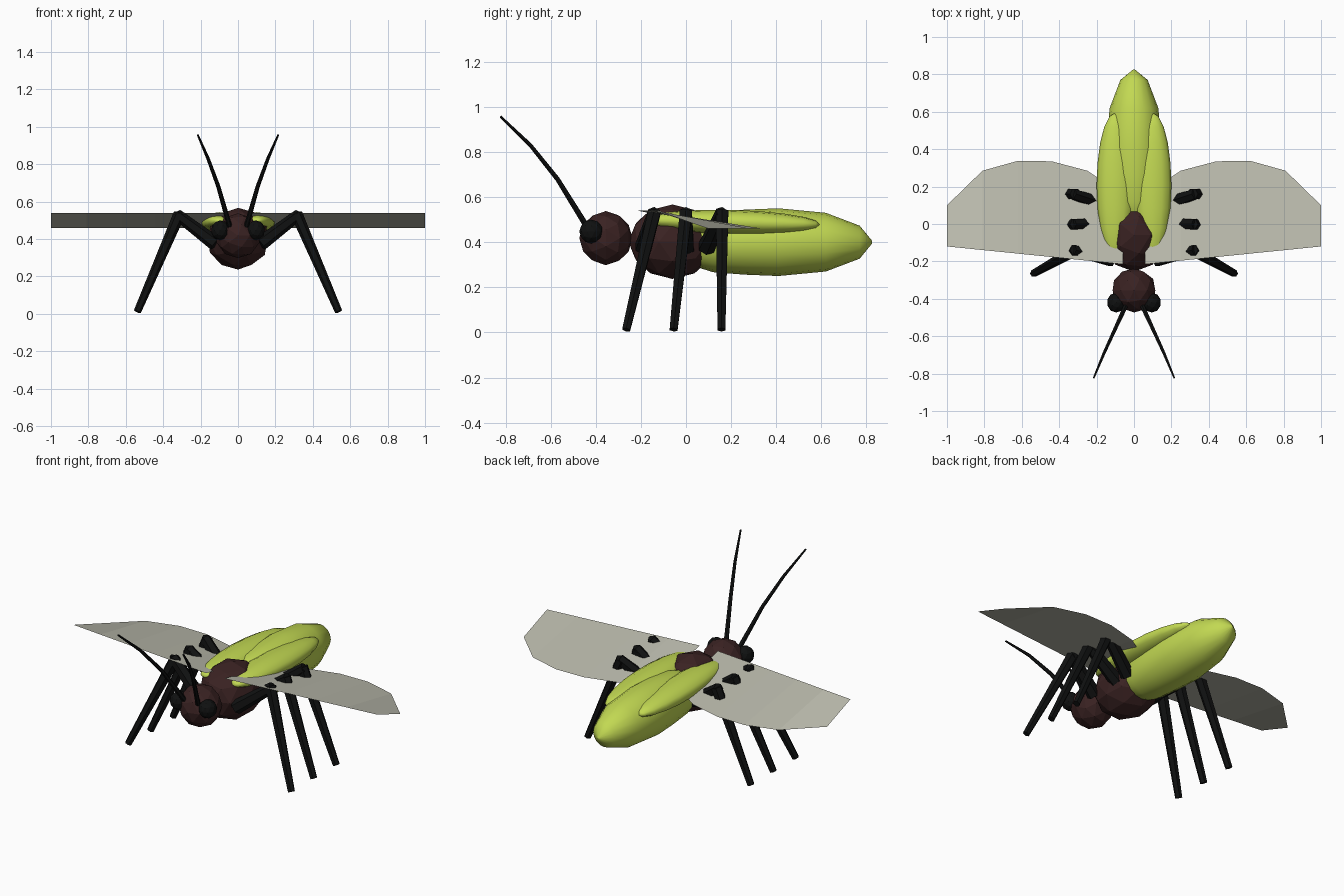
import bpy, bmesh, math
from mathutils import Vector, Matrix

if "Cube" in bpy.data.objects:
    bpy.data.objects.remove(bpy.data.objects["Cube"])


def material(name, rgb):
    m = bpy.data.materials.new(name)
    m.diffuse_color = (*rgb, 1)
    m.use_nodes = True
    m.node_tree.nodes["Principled BSDF"].inputs["Base Color"].default_value = m.diffuse_color
    return m


GREEN = material("lime green", (0.54, 0.69, 0.085))
BROWN = material("dark brown", (0.042, 0.016, 0.016))
BLACK = material("black", (0.005, 0.0055, 0.0055))
GREY = material("pale wing grey", (0.50, 0.50, 0.42))


def finish(bm, name, mat, smooth=False):
    bmesh.ops.recalc_face_normals(bm, faces=bm.faces)
    for f in bm.faces:
        f.smooth = smooth
    me = bpy.data.meshes.new(name)
    bm.to_mesh(me)
    bm.free()
    me.materials.append(mat)
    ob = bpy.data.objects.new(name, me)
    bpy.context.collection.objects.link(ob)
    return ob


def ball(name, mat, centre, radii, tilt=0):
    bm = bmesh.new()
    bmesh.ops.create_icosphere(bm, subdivisions=2, radius=1)
    bmesh.ops.transform(bm, verts=bm.verts, matrix=Matrix.Translation(centre)
                        @ Matrix.Diagonal((*radii, 1)) @ Matrix.Rotation(tilt, 4, "X"))
    return finish(bm, name, mat)


def tube(name, mat, points, radii, sides, smooth=False):
    """Skin rings of vertices placed along a path."""
    bm = bmesh.new()
    pts = [Vector(p) for p in points]
    rings = []
    for i, p in enumerate(pts):
        d = (pts[min(i + 1, len(pts) - 1)] - pts[max(i - 1, 0)]).normalized()
        u = d.cross(Vector((0, 1, 0)) if abs(d.y) < 0.9 else Vector((1, 0, 0))).normalized()
        v = d.cross(u)
        rings.append([bm.verts.new(p + radii[i] * (math.cos(a) * u + math.sin(a) * v))
                      for a in (2 * math.pi * k / sides for k in range(sides))])
    for a, b in zip(rings, rings[1:]):
        for k in range(sides):
            n = (k + 1) % sides
            bm.faces.new((a[k], a[n], b[n], b[k]))
    bm.faces.new(rings[0])
    bm.faces.new(rings[-1])
    return finish(bm, name, mat, smooth)


# Head and thorax
ball("head", BROWN, (0, -0.355, 0.418), (0.12, 0.118, 0.12), math.pi / 2)
ball("thorax", BROWN, (0, -0.06, 0.402), (0.168, 0.195, 0.165))

# Abdomen
profile = [(-0.04, 0.05), (0.03, 0.105), (0.12, 0.133), (0.26, 0.144), (0.41, 0.15),
           (0.62, 0.13), (0.77, 0.073), (0.825, 0.006)]
tube("abdomen", GREEN, [(0, y, 0.4) for y, r in profile], [r for y, r in profile], 16, True)

for s, side in ((-1, "left"), (1, "right")):
    # Wing cases
    bm = bmesh.new()
    bmesh.ops.create_uvsphere(bm, u_segments=12, v_segments=10, radius=1)
    bmesh.ops.transform(bm, verts=bm.verts, matrix=Matrix.Translation((s * 0.1, 0.205, 0.488))
                        @ Matrix.Rotation(math.radians(-1.5), 4, "X")
                        @ Matrix.Diagonal((0.1, 0.39, 0.055, 1))
                        @ Matrix.Rotation(math.pi / 2, 4, "X"))
    finish(bm, side + "_wing_case", GREEN, True)

    # Wing sheet: straight high front edge, curved lower back edge
    bm = bmesh.new()
    back = [(0.06, 0.16), (0.25, 0.285), (0.44, 0.335), (0.62, 0.338), (0.81, 0.285), (1.0, 0.1)]
    rows = []
    for x, y in back:
        front_y = -0.215 + 0.095 * (x - 0.06) / 0.94
        rows.append((bm.verts.new((s * x, front_y, 0.54)), bm.verts.new((s * x, y, 0.46))))
    for a, b in zip(rows, rows[1:]):
        bm.faces.new((a[0], b[0], b[1], a[1]) if s > 0 else (a[1], b[1], b[0], a[0]))
    me = bpy.data.meshes.new(side + "_wing")
    bm.normal_update()
    bm.to_mesh(me)
    bm.free()
    me.materials.append(GREY)
    bpy.context.collection.objects.link(bpy.data.objects.new(side + "_wing", me))

    # Eye
    ball(side + "_eye", BLACK, (s * 0.095, -0.42, 0.447), (0.05, 0.053, 0.053))

    # Antenna
    tube(side + "_antenna", BLACK,
         [(s * 0.045, -0.44, 0.47), (s * 0.105, -0.57, 0.68),
          (s * 0.16, -0.69, 0.83), (s * 0.215, -0.822, 0.957)],
         [0.014, 0.011, 0.009, 0.005], 6)

    # Legs: hip, knee and foot positions along y
    for place, hip, knee, foot in (("front", -0.19, -0.14, -0.265),
                                   ("middle", 0.0, 0.0, -0.055),
                                   ("rear", 0.09, 0.16, 0.157)):
        k = Vector((s * 0.315, knee, 0.523))
        tube(f"{side}_{place}_upper_leg", BLACK,
             [(s * 0.12, hip, 0.375), k + Vector((s * 0.012, 0, 0.009))], [0.04, 0.03], 6)
        tube(f"{side}_{place}_lower_leg", BLACK,
             [k + Vector((s * -0.002, 0, 0.012)), (s * 0.538, foot, 0.012)], [0.032, 0.02], 6)
